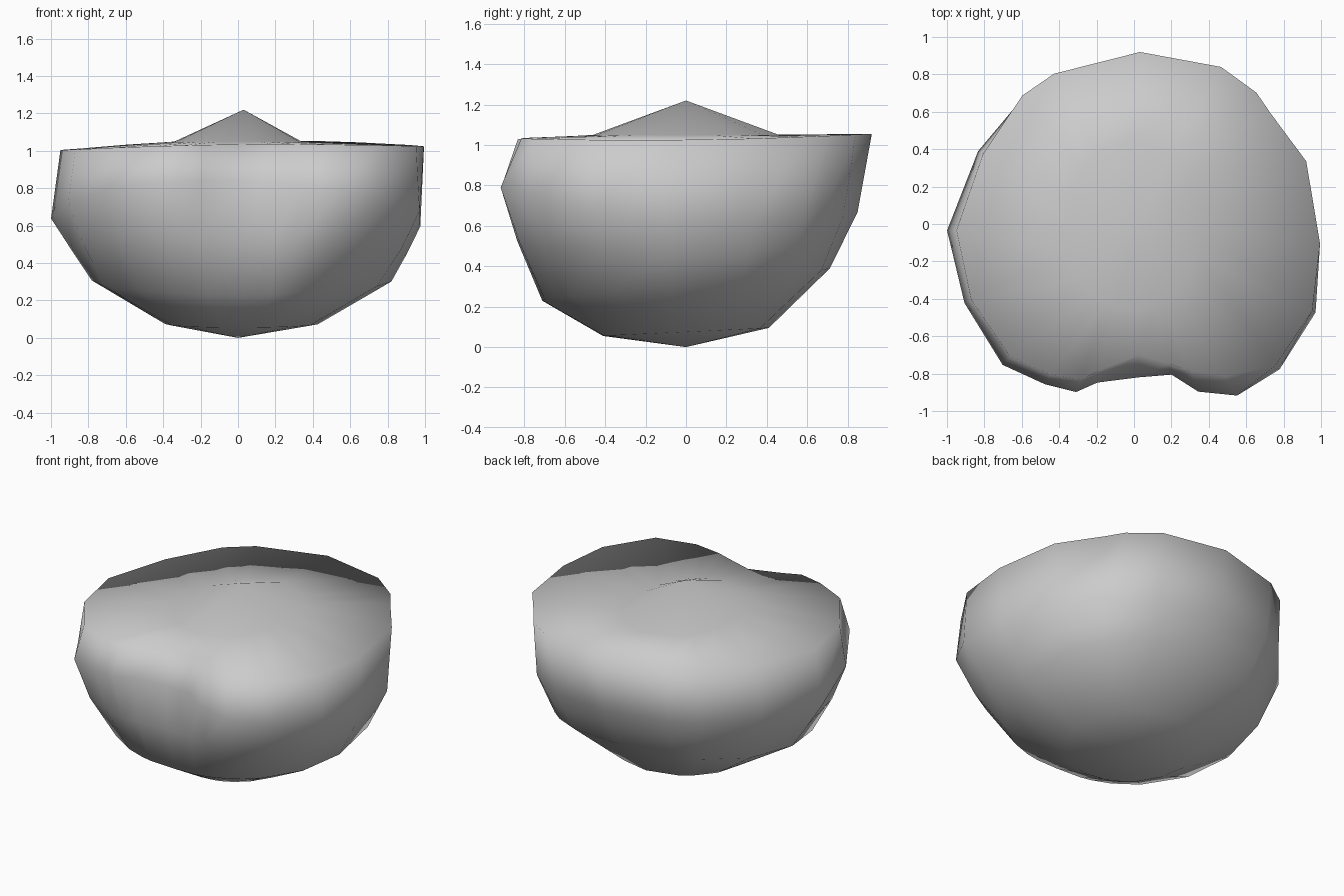
import bpy, bmesh
from math import sin, cos, radians

cube = bpy.data.objects.get("Cube")
if cube:
    bpy.data.objects.remove(cube, do_unlink=True)

# Outline, counter-clockwise: angle in degrees, rim radius, belt radius
outline = [
    (-6, 1, .98), (20, .98, .95), (39, .94, .92), (47, .96, .91),
    (61, .96, .89), (88, .92, .85), (118, .91, .88), (131, .91, .9),
    (155, .89, .92), (182, .95, 1), (205, .96, 1), (227, .97, 1.03),
    (241, .92, .98), (251, .88, .95), (257, .8, .87), (272, .7, .82),
    (284, .77, .83), (291, .84, .96), (301, .95, 1.07), (315, 1.07, 1.1),
    (334, 1.06, 1.08),
]


def foot(a, rim_r, belt_r):
    return .41 + .02 * cos(a), .075 + .02 * sin(a)


def lower(a, rim_r, belt_r):
    r = .80 + .02 * cos(a) - .09 * sin(a) ** 2 + .03 * abs(sin(2 * a))
    return r, .31 + .08 * sin(a)


def flank(a, rim_r, belt_r):
    # Halfway up to the belt, swelling towards the front
    r_low, z_low = lower(a, rim_r, belt_r)
    r_high, z_high = belt(a, rim_r, belt_r)
    swell = 1 + .05 * max(0, -sin(a))
    return swell * (r_low + r_high) / 2, (z_low + z_high) / 2


def belt(a, rim_r, belt_r):
    front, back = max(0, -sin(a)), max(0, sin(a))
    return belt_r, .60 - .03 * cos(a) + .07 * back + .24 * front


def rim(a, rim_r, belt_r):
    return rim_r, 1.015 + .01 * cos(a) + .01 * sin(a) + .03 * sin(a) ** 2


def crown(a, rim_r, belt_r):
    return .34 + .12 * sin(a) ** 2, 1.05


bm = bmesh.new()


def add_ring(rule):
    verts = []
    for degrees, rim_r, belt_r in outline:
        a = radians(degrees)
        r, z = rule(a, rim_r, belt_r)
        verts.append(bm.verts.new((r * cos(a), r * sin(a), z)))
    return verts


# Closed body: bottom point, rings, low peak on top
rings = [add_ring(rule) for rule in (foot, lower, flank, belt, rim, crown)]
bottom = bm.verts.new((0, 0, 0))
peak = bm.verts.new((.03, 0, 1.22))
for i in range(len(outline)):
    j = (i + 1) % len(outline)
    bm.faces.new((bottom, rings[0][j], rings[0][i]))
    bm.faces.new((peak, rings[-1][i], rings[-1][j]))
    for low, high in zip(rings, rings[1:]):
        bm.faces.new((low[i], low[j], high[j], high[i]))
bmesh.ops.recalc_face_normals(bm, faces=bm.faces)
for face in bm.faces:
    face.smooth = True

mesh = bpy.data.meshes.new("rounded_body")
bm.to_mesh(mesh)
bm.free()
body = bpy.data.objects.new("rounded_body", mesh)
bpy.context.collection.objects.link(body)

# Single plain grey
grey = bpy.data.materials.new("plain_grey")
grey.use_nodes = True
colour = (.6, .6, .6, 1)
grey.diffuse_color = colour
grey.node_tree.nodes["Principled BSDF"].inputs["Base Color"].default_value = colour
mesh.materials.append(grey)
